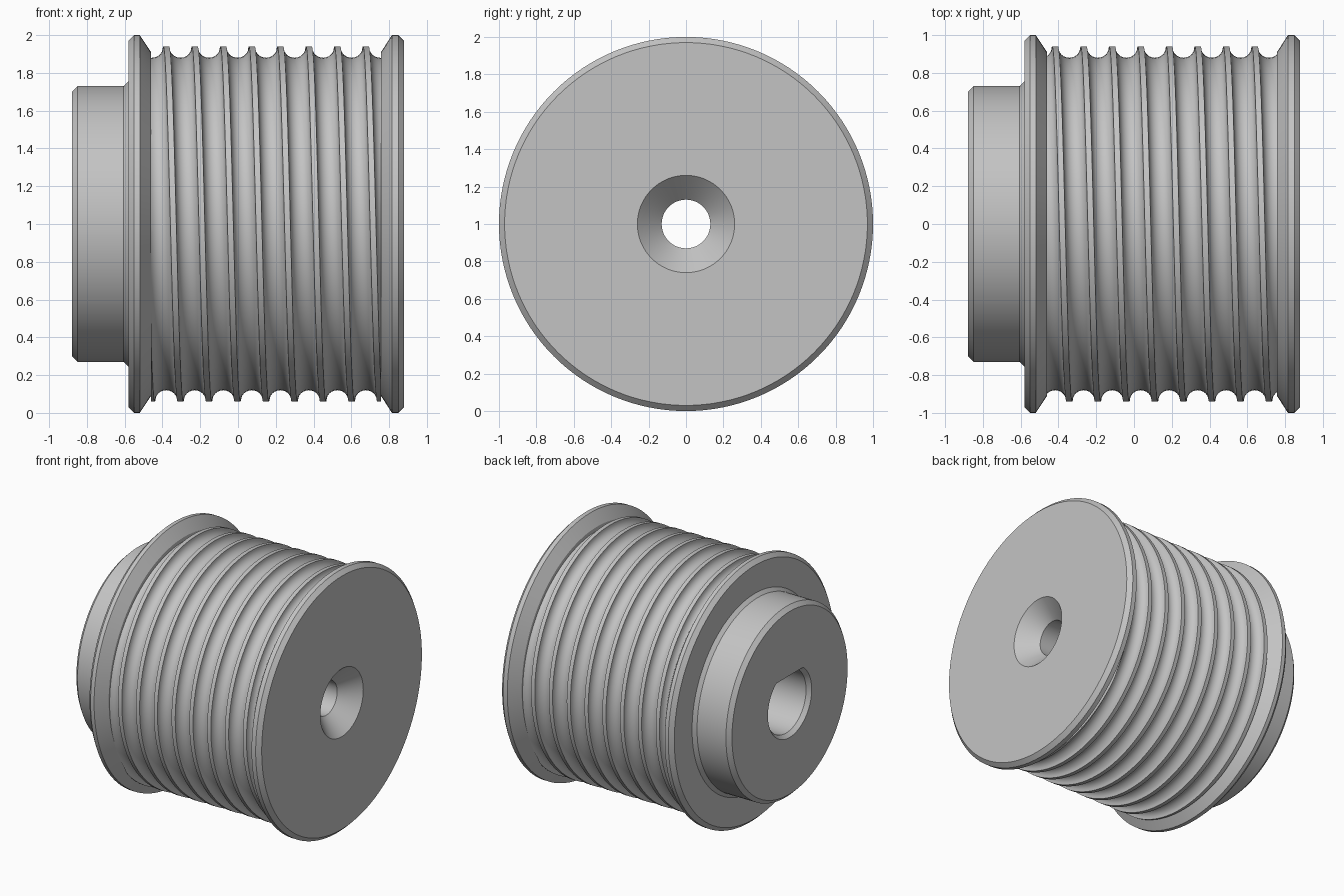
import bpy, bmesh, math

cube = bpy.data.objects.get("Cube")
if cube:
    bpy.data.objects.remove(cube, do_unlink=True)

SIDES = 128
PITCH = 0.151
CREST_X = -0.38            # crest position at the top of the drum
CREST_R, GROOVE = 0.94, 0.06
DRUM_L, DRUM_R = -0.46, 0.757
CONE_R = 0.91              # where the flange cones meet the drum

steel = bpy.data.materials.new("plain grey")
steel.use_nodes = True
grey = (0.55, 0.55, 0.55, 1)
steel.diffuse_color = grey
steel.node_tree.nodes["Principled BSDF"].inputs["Base Color"].default_value = grey


def lathe(name, profile_at):
    """Sweep profile_at(angle) -> [(x, r, flat height)] around the x axis."""
    bm = bmesh.new()
    rows = []
    for i in range(SIDES + 1):
        a = 2 * math.pi * i / SIDES
        rows.append([bm.verts.new((x, -r * math.sin(a), 1 + min(r * math.cos(a), flat)))
                     for x, r, flat in profile_at(a)])
    for p, q in zip(rows, rows[1:]):
        for j in range(len(p) - 1):
            bm.faces.new((p[j], q[j], q[j + 1], p[j + 1]))
    bmesh.ops.remove_doubles(bm, verts=bm.verts[:], dist=1e-5)
    bmesh.ops.dissolve_degenerate(bm, dist=1e-6, edges=bm.edges[:])
    mesh = bpy.data.meshes.new(name)
    bm.to_mesh(mesh)
    bm.free()
    mesh.materials.append(steel)
    ob = bpy.data.objects.new(name, mesh)
    bpy.context.collection.objects.link(ob)
    bpy.ops.object.select_all(action='DESELECT')
    ob.select_set(True)
    bpy.context.view_layer.objects.active = ob
    bpy.ops.object.shade_smooth_by_angle(angle=math.radians(25))
    return ob


def ring(name, points):
    """Plain turned part; an optional third value cuts a flat across the top."""
    full = [(p[0], p[1], p[2] if len(p) > 2 else 9) for p in points]
    return lathe(name, lambda a: full)


def groove_radius(u):
    """Radius at distance u past a crest centre: round-bottomed groove."""
    d = abs(u % PITCH - PITCH / 2)
    return CREST_R - math.sqrt(max(0, GROOVE ** 2 - d ** 2))


# Offsets of the points within one pitch, measured from a crest centre
ARC = [PITCH / 2 - GROOVE * math.cos(math.pi * k / 12) for k in range(13)]


def drum_profile(a):
    start = CREST_X + PITCH * a / (2 * math.pi)
    points = [(DRUM_L, CONE_R, 9)]
    for turn in range(-3, 10):
        for off in ARC:
            x = min(max(start + turn * PITCH + off, DRUM_L), DRUM_R)
            points.append((x, groove_radius(x - start), 9))
    return points + [(DRUM_R, CONE_R, 9)]


# Hub with chamfered rim and small shoulder
ring("hub", [(-0.88, 0.70), (-0.85, 0.73), (-0.605, 0.73), (-0.58, 0.755)])

# Flange beside the hub
ring("left_flange", [(-0.58, 0.755), (-0.58, 0.97), (-0.55, 1.0),
                     (-0.52, 1.0), (DRUM_L, CONE_R)])

# Drum with the spiral groove
lathe("grooved_drum", drum_profile)

# Outer flange
ring("right_flange", [(DRUM_R, CONE_R), (0.815, 1.0), (0.85, 1.0), (0.88, 0.97)])

# End faces, countersunk screw hole and D-shaped shaft bore
ring("bore_and_end_faces", [(0.88, 0.97), (0.88, 0.26), (0.75, 0.13), (0.45, 0.13),
                            (0.45, 0.24, 0.19), (-0.85, 0.24, 0.19),
                            (-0.88, 0.265, 0.21), (-0.88, 0.70)])
